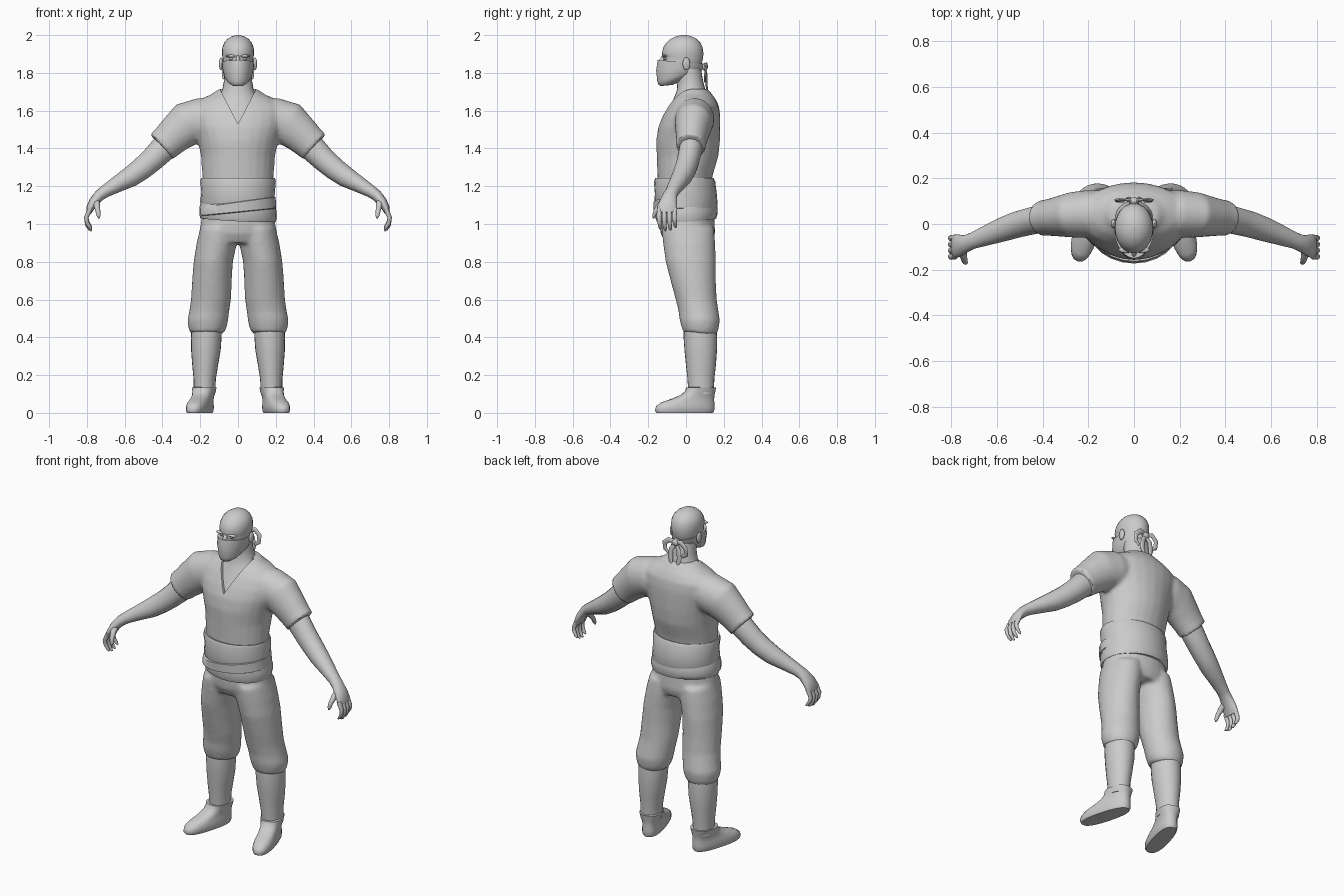
import bpy, bmesh, math
from mathutils import Vector, Matrix

grey = bpy.data.materials.new("plain grey")
grey.diffuse_color = (0.6, 0.6, 0.6, 1)
N = 24


def sgnpow(v, p):
    return math.copysign(abs(v) ** (2 / p), v)


def ring(z, rx, yf, yb, cx=0.0, tilt=0.0, p=2.0, lean=0.0):
    """Level ring spanning yf..yb; tilt lifts the back, lean lifts +x."""
    yc, ry = (yf + yb) / 2, (yb - yf) / 2
    pts = []
    for i in range(N):
        a = 2 * math.pi * i / N
        x, y = rx * sgnpow(math.cos(a), p), ry * sgnpow(math.sin(a), p)
        pts.append(Vector((cx + x, yc + y, z + tilt * y + lean * x)))
    return pts


def path_rings(path, s=1, n=16):
    """Rings square to a path of (x, y, z, thickness radius, width radius)."""
    P = [Vector((s * q[0], q[1], q[2])) for q in path]
    out = []
    for i, q in enumerate(path):
        t = (P[min(i + 1, len(P) - 1)] - P[max(i - 1, 0)]).normalized()
        u = t.cross(Vector((0, 1, 0))).normalized()
        v = u.cross(t)
        out.append([P[i] + u * q[3] * math.cos(2 * math.pi * k / n)
                    + v * q[4] * math.sin(2 * math.pi * k / n) for k in range(n)])
    return out


def skin(bm, rings):
    rows = [[bm.verts.new(c) for c in r] for r in rings]
    n = len(rows[0])
    for a, b in zip(rows, rows[1:]):
        for i in range(n):
            j = (i + 1) % n
            bm.faces.new((a[i], a[j], b[j], b[i]))
    bm.faces.new(rows[0][::-1])
    bm.faces.new(rows[-1])


def make(name, lofts, mirror=False, voxel=0, smooth=0, cutter=None, angle=45):
    bm = bmesh.new()
    for r in lofts:
        skin(bm, r)
    bmesh.ops.recalc_face_normals(bm, faces=bm.faces)
    me = bpy.data.meshes.new(name)
    bm.to_mesh(me)
    bm.free()
    ob = bpy.data.objects.new(name, me)
    bpy.context.collection.objects.link(ob)
    me.materials.append(grey)
    if mirror:
        ob.modifiers.new("mirror", 'MIRROR').use_clip = False
    if voxel:
        m = ob.modifiers.new("blend", 'REMESH')
        m.mode, m.voxel_size = 'VOXEL', voxel
        m = ob.modifiers.new("soften", 'SMOOTH')
        m.factor, m.iterations = 0.5, smooth
    if cutter:
        m = ob.modifiers.new("cut", 'BOOLEAN')
        m.operation, m.object, m.solver = 'DIFFERENCE', cutter, 'EXACT'
    bpy.ops.object.select_all(action='DESELECT')
    ob.select_set(True)
    bpy.context.view_layer.objects.active = ob
    bpy.ops.object.convert(target='MESH')
    bpy.ops.object.shade_smooth_by_angle(angle=math.radians(angle))
    return ob


def blob(name, loc, size, mirror=False):
    rs = []
    for k in range(9):
        f = math.pi * (0.04 + 0.92 * k / 8)
        r, z = math.sin(f), -math.cos(f)
        rs.append(ring(loc[2] + z * size[2], r * size[0], loc[1] - r * size[1],
                       loc[1] + r * size[1], loc[0]))
    return make(name, [rs], mirror, angle=80)


# Shirt: trunk and sleeves blended, with a V cut at the neck
trunk = [(1.20, .185, -.15, .13), (1.27, .19, -.152, .145), (1.36, .196, -.155, .172),
         (1.44, .213, -.158, .18), (1.51, .235, -.148, .182), (1.57, .25, -.125, .182),
         (1.625, .245, -.095, .175), (1.665, .19, -.07, .155), (1.69, .135, -.05, .135),
         (1.715, .105, -.035, .118)]
sleeve = [(.10, .05, 1.56, .09, .09), (.19, .045, 1.555, .115, .105), (.27, .04, 1.53, .118, .1),
          (.335, .032, 1.472, .1, .087), (.375, .028, 1.435, .092, .08), (.405, .025, 1.408, .09, .079)]
cm = bpy.data.meshes.new("neck_cutter")
bm = bmesh.new()
tri = [(-.107, 1.735), (.107, 1.735), (0, 1.53)]
skin(bm, [[Vector((x, y, z)) for x, z in tri] for y in (-.3, .02)])
bmesh.ops.recalc_face_normals(bm, faces=bm.faces)
bm.to_mesh(cm)
cutter = bpy.data.objects.new("neck_cutter", cm)
bpy.context.collection.objects.link(cutter)
cutter.hide_render = True
make("shirt", [[ring(*r) for r in trunk]] + [path_rings(sleeve, s, 24) for s in (1, -1)],
     voxel=.012, smooth=5, cutter=cutter, angle=40)
bpy.data.objects.remove(cutter)

# Chest and neck
make("neck", [[ring(z, rx, yf, yb) for z, rx, yf, yb in
               [(1.46, .17, -.143, .12), (1.51, .17, -.134, .12), (1.57, .16, -.11, .12),
                (1.625, .14, -.083, .12), (1.67, .105, -.062, .115), (1.71, .083, -.048, .102),
                (1.76, .074, -.045, .09), (1.82, .072, -.05, .08)]]], angle=80)

# Head
make("head", [[ring(*r) for r in
               [(1.737, .03, -.13, -.07), (1.76, .056, -.14, -.01), (1.80, .072, -.138, .06),
                (1.85, .08, -.13, .084), (1.868, .081, -.12, .088), (1.885, .083, -.125, .091),
                (1.905, .085, -.128, .092), (1.935, .083, -.12, .088), (1.96, .073, -.104, .076),
                (1.98, .056, -.082, .056), (1.993, .034, -.056, .032), (2.0, .01, -.024, .0)]]], angle=80)
blob("ear", (.09, .002, 1.848), (.011, .02, .034), True)
blob("brow", (.034, -.113, 1.889), (.034, .014, .0075), True)
blob("eye", (.034, -.107, 1.874), (.013, .01, .007), True)
make("nose", [[ring(1.84, .017, -.155, -.1), ring(1.868, .012, -.143, -.1), ring(1.892, .008, -.126, -.1)]], angle=80)

# Face mask with tied ends behind
make("mask", [[ring(1.733, .03, -.135, -.075, tilt=.1), ring(1.752, .054, -.146, -.01, tilt=.2),
               ring(1.785, .075, -.152, .085, tilt=.25, p=1.9), ring(1.825, .083, -.158, .091, tilt=.1, p=1.9),
               ring(1.858, .086, -.15, .094, tilt=-.08, p=1.9)]], angle=50)
blob("mask_knot", (0, .1, 1.832), (.024, .016, .02))
ends = [[(.0, .098, 1.835, .012, .006), (.04, .108, 1.842, .016, .007), (.072, .105, 1.815, .016, .007),
         (.07, .1, 1.775, .014, .006), (.045, .1, 1.755, .008, .005)],
        [(.0, .098, 1.83, .01, .006), (.025, .108, 1.79, .015, .006), (.03, .108, 1.74, .016, .006),
         (.018, .115, 1.69, .008, .005)]]
make("mask_ends", [path_rings(e, s, 10) for e in ends for s in (1, -1)], angle=60)

# Bare arms and hands
arm = [(.33, .032, 1.465, .07, .062), (.40, .025, 1.395, .07, .062), (.455, .012, 1.34, .064, .06),
       (.51, -.002, 1.293, .06, .058), (.57, -.022, 1.25, .055, .054), (.64, -.048, 1.21, .043, .045),
       (.705, -.073, 1.172, .033, .036), (.735, -.085, 1.15, .03, .038), (.765, -.094, 1.115, .026, .048),
       (.782, -.099, 1.085, .021, .053), (.79, -.1, 1.06, .014, .048)]
make("arm", [path_rings(arm)], mirror=True, angle=70)
fingers = []
for k in range(4):
    y, d = -.141 + .027 * k, (.006, -.004, 0, .014)[k]
    fingers.append(path_rings([(.783, y, 1.08, .013, .014), (.803, y - .002, 1.035, .012, .013),
                               (.799, y + .001, 1.0 + d, .011, .011), (.785, y + .004, .977 + d, .009, .009),
                               (.775, y + .005, .967 + d, .004, .004)], n=10))
thumb = [(.752, -.1, 1.13, .018, .018), (.748, -.138, 1.1, .017, .016), (.742, -.16, 1.07, .013, .013),
         (.738, -.169, 1.045, .011, .01), (.736, -.172, 1.03, .004, .004)]
make("fingers", fingers + [path_rings(thumb, n=10)], mirror=True, angle=70)

# Waist sash: upper wrap, lower wrap and a slanted fold
make("sash_upper", [[ring(1.238, .18, -.145, .13), ring(1.243, .196, -.163, .145), ring(1.225, .2, -.17, .155),
                     ring(1.16, .194, -.165, .163, lean=-.05), ring(1.10, .2, -.168, .168, lean=-.1),
                     ring(1.085, .195, -.16, .162, lean=-.1)]], angle=50)
make("sash_lower", [[ring(1.13, .19, -.155, .155), ring(1.08, .204, -.164, .168, lean=-.06),
                     ring(1.04, .205, -.162, .166, tilt=.05, lean=-.05),
                     ring(1.022, .2, -.155, .16, tilt=.05, lean=-.05), ring(1.025, .18, -.14, .14)]], angle=50)
make("sash_fold", [[ring(1.125, .18, -.15, .12, lean=.1), ring(1.115, .199, -.173, .14, lean=.14),
                    ring(1.065, .202, -.172, .14, lean=.1), ring(1.055, .18, -.15, .12, lean=.1)]], angle=50)

# Baggy trousers: hips and legs blended
hips = [(1.06, .19, -.14, .15), (1.0, .198, -.14, .152), (.95, .207, -.135, .155), (.9, .2, -.11, .14)]
leg = [(.98, .1, -.13, .148, .1), (.9, .107, -.122, .155, .112), (.8, .104, -.108, .158, .131),
       (.7, .105, -.082, .158, .138), (.6, .106, -.055, .163, .143), (.54, .106, -.04, .172, .152),
       (.49, .108, -.034, .18, .16), (.45, .101, -.026, .172, .162), (.42, .088, -.018, .158, .164)]
legs = [[ring(z, rx, yf, yb, s * cx, tilt=-.12 * (z < .46)) for z, rx, yf, yb, cx in leg] for s in (1, -1)]
make("trousers", [[ring(*r) for r in hips]] + legs, voxel=.012, smooth=5, angle=60)

# Shin wraps
make("shin_wrap", [[ring(z, rx, yf, yb, cx) for z, rx, yf, yb, cx in
                    [(.46, .08, -.012, .16, .166), (.4, .081, -.013, .165, .168), (.33, .078, -.008, .164, .17),
                     (.25, .068, .0, .158, .174), (.18, .059, .008, .15, .176), (.1, .056, .012, .148, .178)]]],
     mirror=True, angle=70)

# Shoes, toes turned outward
turn = Matrix.Translation((.177, .085, 0)) @ Matrix.Rotation(.27, 4, 'Z')
sole = [(0, .05, -.25, .06), (.012, .056, -.258, .066), (.035, .057, -.252, .067), (.055, .054, -.225, .066),
        (.075, .051, -.165, .065), (.095, .053, -.115, .066), (.115, .058, -.09, .07), (.135, .062, -.084, .073),
        (.136, .05, -.07, .06)]
make("shoe", [[[turn @ v for v in ring(z, rx, yf, yb, p=2.5)] for z, rx, yf, yb in sole]], mirror=True, angle=50)
